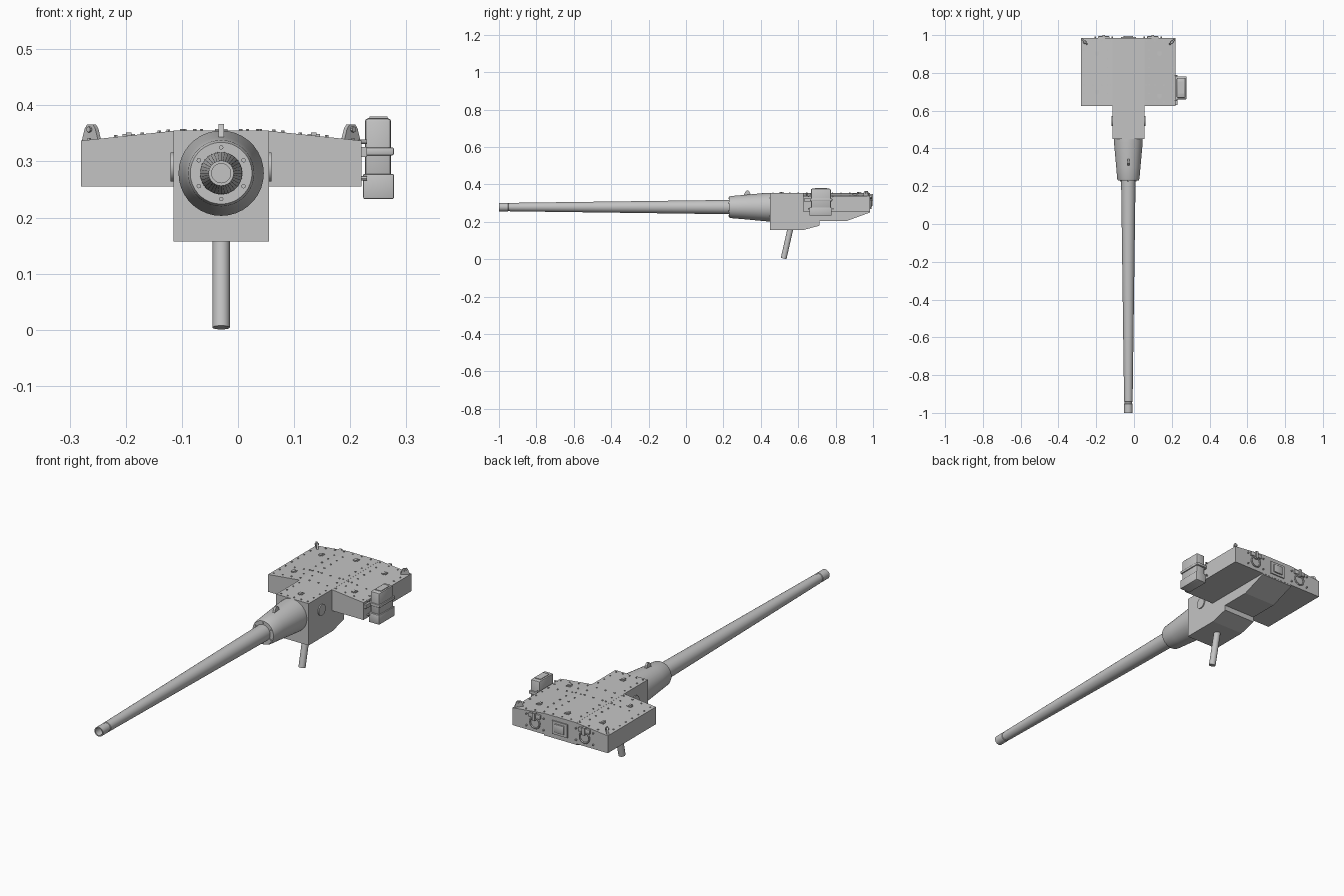
import bpy, bmesh, math
from mathutils import Vector

if "Cube" in bpy.data.objects:
    bpy.data.objects.remove(bpy.data.objects["Cube"])

CX, AXIS_Z = -0.03, 0.279
grey = bpy.data.materials.new("plain_grey")
grey.diffuse_color = (0.55, 0.55, 0.55, 1)
grey.use_nodes = True
grey.node_tree.nodes["Principled BSDF"].inputs["Base Color"].default_value = grey.diffuse_color


def finish(name, bm, smooth=False):
    bmesh.ops.recalc_face_normals(bm, faces=bm.faces[:])
    me = bpy.data.meshes.new(name)
    bm.to_mesh(me)
    bm.free()
    me.materials.append(grey)
    ob = bpy.data.objects.new(name, me)
    bpy.context.collection.objects.link(ob)
    if smooth:
        bpy.ops.object.select_all(action='DESELECT')
        ob.select_set(True)
        bpy.context.view_layer.objects.active = ob
        bpy.ops.object.shade_smooth_by_angle(angle=math.radians(30))
    return ob


def prism(name, pts, axis, lo, hi):
    """Extrude a closed 2D profile along axis x (y,z points) or y (x,z points)."""
    bm = bmesh.new()
    place = (lambda p, d: (d, p[0], p[1])) if axis == 'x' else (lambda p, d: (p[0], d, p[1]))
    a = [bm.verts.new(place(p, lo)) for p in pts]
    b = [bm.verts.new(place(p, hi)) for p in pts]
    bm.faces.new(a)
    bm.faces.new(b[::-1])
    for i in range(len(pts)):
        j = (i + 1) % len(pts)
        bm.faces.new((a[i], a[j], b[j], b[i]))
    return finish(name, bm)


def box(name, x, y, z, bevel=0):
    bm = bmesh.new()
    bmesh.ops.create_cube(bm, size=1)
    for v in bm.verts:
        for i, (lo, hi) in enumerate((x, y, z)):
            v.co[i] = (lo + hi) / 2 + v.co[i] * (hi - lo)
    if bevel:
        bmesh.ops.bevel(bm, geom=bm.edges[:], offset=bevel, segments=2, affect='EDGES', profile=0.5)
    return finish(name, bm, bevel > 0)


def add_rod(bm, p, q, r, n=16):
    p, q = Vector(p), Vector(q)
    m = (q - p).to_track_quat('Z', 'Y').to_matrix().to_4x4()
    m.translation = (p + q) / 2
    bmesh.ops.create_cone(bm, cap_ends=True, segments=n, radius1=r, radius2=r,
                          depth=(q - p).length, matrix=m)


def rods(name, items, n=16):
    bm = bmesh.new()
    for p, q, r in items:
        add_rod(bm, p, q, r, n)
    return finish(name, bm, True)


def lathe(name, prof, n=36):
    """Spin (y, radius) points around the gun axis."""
    bm = bmesh.new()
    vs = [bm.verts.new((CX + r, y, AXIS_Z)) for y, r in prof]
    es = [bm.edges.new(e) for e in zip(vs, vs[1:])]
    bmesh.ops.spin(bm, geom=vs + es, cent=(CX, 0, AXIS_Z), axis=(0, 1, 0),
                   angle=2 * math.pi, steps=n, use_duplicate=False)
    bmesh.ops.remove_doubles(bm, verts=bm.verts[:], dist=1e-5)
    return finish(name, bm, True)


def ring(name, centre, major, minor):
    """Upright ring facing backwards."""
    bm = bmesh.new()
    n, k = 20, 6
    g = []
    for i in range(n):
        a = 2 * math.pi * i / n
        row = []
        for j in range(k):
            b = 2 * math.pi * j / k
            r = major + minor * math.cos(b)
            row.append(bm.verts.new((centre[0] + r * math.cos(a), centre[1] + minor * math.sin(b),
                                     centre[2] + r * math.sin(a))))
        g.append(row)
    for i in range(n):
        for j in range(k):
            bm.faces.new((g[i][j], g[(i + 1) % n][j], g[(i + 1) % n][(j + 1) % k], g[i][(j + 1) % k]))
    return finish(name, bm, True)


def roof_z(x):
    """Roof height: flat middle, sloping sides."""
    d = abs(x - CX)
    return 0.355 - max(0, d - 0.085) * 0.018 / 0.165


# Housing: wide rear body and deep central cradle
prism("rear_body", [(-0.28, 0.255), (0.22, 0.255), (0.22, 0.337), (0.055, 0.3545),
                    (-0.115, 0.3545), (-0.28, 0.337)], 'y', 0.625, 0.985)
prism("cradle", [(0.45, 0.157), (0.63, 0.157), (0.715, 0.18), (0.715, 0.205), (0.86, 0.205),
                 (0.984, 0.25), (0.984, 0.355), (0.45, 0.355)], 'x', -0.115, 0.055)

# Trunnion discs on both cradle sides
rods("trunnion_discs", [((-0.12, 0.545, 0.29), (0.06, 0.545, 0.29), 0.026)], 24)

# Gun: tapered mantlet and hollow barrel with muzzle collar
lathe("mantlet", [(0.455, 0), (0.455, 0.076), (0.43, 0.076), (0.30, 0.064), (0.24, 0.059),
                  (0.23, 0.055), (0.23, 0)])
lathe("barrel", [(0.24, 0), (0.24, 0.038), (0.18, 0.0375), (-0.94, 0.0225), (-0.942, 0.0205),
                 (-0.95, 0.0205), (-0.952, 0.0225), (-1.0, 0.0225), (-1.0, 0.017), (-0.9, 0.017), (-0.9, 0)])
bolts = []
for i in range(6):
    a = math.radians(30 + 60 * i)
    x, z = CX + 0.046 * math.cos(a), AXIS_Z + 0.046 * math.sin(a)
    bolts.append(((x, 0.226, z), (x, 0.235, z), 0.004))
rods("mantlet_bolts", bolts, 8)
prism("mantlet_lug", [(0.305, 0.335), (0.35, 0.335), (0.34, 0.36), (0.333, 0.367), (0.323, 0.367),
                      (0.317, 0.36)], 'x', CX - 0.005, CX + 0.005)

# Slanted post below
rods("support_post", [((CX, 0.522, 0.004), (CX, 0.562, 0.18), 0.0155)], 24)

# Roof bolts in rows
spots = set()
for i in range(11):
    x = -0.265 + 0.047 * i
    for y in (0.645, 0.735, 0.97):
        spots.add((round(x, 3), y))
for x in (-0.265, -0.14, -0.095, 0.035, 0.08, 0.205):
    for i in range(1, 7):
        spots.add((x, round(0.645 + 0.046 * i, 3)))
for x in (-0.1, 0.04):
    for i in range(4):
        spots.add((x, 0.465 + 0.045 * i))
for x in (-0.065, -0.03, 0.005):
    spots.add((x, 0.465))
rods("roof_bolts", [((x, y, roof_z(x) - 0.004), (x, y, roof_z(x) + 0.003), 0.0035)
                    for x, y in sorted(spots)], 6)

# Roof clips
for x, y in ((-0.195, 0.905), (-0.03, 0.93), (0.135, 0.905), (-0.195, 0.7), (0.135, 0.68), (-0.03, 0.515)):
    z = roof_z(x)
    box("roof_clip", (x - 0.011, x + 0.011), (y - 0.009, y + 0.009), (z - 0.004, z + 0.003))
    box("roof_clip_tab", (x - 0.005, x + 0.005), (y - 0.015, y + 0.006), (z, z + 0.005))

# Diagonal lifting eyes at the rear corners
for s in (-1, 1):
    ob = prism("lifting_eye", [(-0.022, -0.005), (0.022, -0.005), (0.013, 0.021), (0.007, 0.028),
                               (-0.007, 0.028), (-0.013, 0.021)], 'y', -0.004, 0.004)
    ob.location = (CX + s * 0.231, 0.963, 0.338)
    ob.rotation_euler.z = s * math.radians(45)
    x = CX + s * 0.231
    rods("lifting_eye_pin", [((x - 0.006 * s * -1, 0.957, 0.357), (x - 0.006 * s, 0.969, 0.357), 0.005)], 10)

# Sight box on the right side
box("sight_upper", (0.226, 0.273), (0.668, 0.774), (0.27, 0.377), 0.006)
box("sight_lower", (0.223, 0.278), (0.66, 0.778), (0.233, 0.278), 0.003)
box("sight_band", (0.222, 0.278), (0.662, 0.782), (0.311, 0.325), 0.003)
box("sight_bracket", (0.215, 0.23), (0.63, 0.78), (0.308, 0.326))
box("sight_lid", (0.234, 0.266), (0.69, 0.755), (0.374, 0.38))
rods("sight_bolts", [((0.215, y, z), (0.23, y, z), 0.004) for y in (0.655, 0.785) for z in (0.27, 0.335)], 8)

# Rear face: hatch frame, tow rings and brackets
box("rear_hatch_plate", (-0.07, 0.01), (0.98, 0.99), (0.272, 0.335))
box("rear_hatch", (-0.055, -0.005), (0.985, 0.996), (0.283, 0.324), 0.003)
for s in (-1, 1):
    x = CX + s * 0.13
    box("ring_bracket", (x - 0.03, x + 0.03), (0.98, 0.994), (0.322, 0.342), 0.002)
    box("ring_clasp", (x - 0.007, x + 0.007), (0.98, 1.0), (0.313, 0.348))
    ring("tow_ring", (x, 0.989, 0.298), 0.025, 0.004)
    rods("rear_bolts", [((x + dx, 0.98, z), (x + dx, 0.992, z), 0.004)
                        for dx in (-0.045, 0.045) for z in (0.275, 0.33)], 8)
